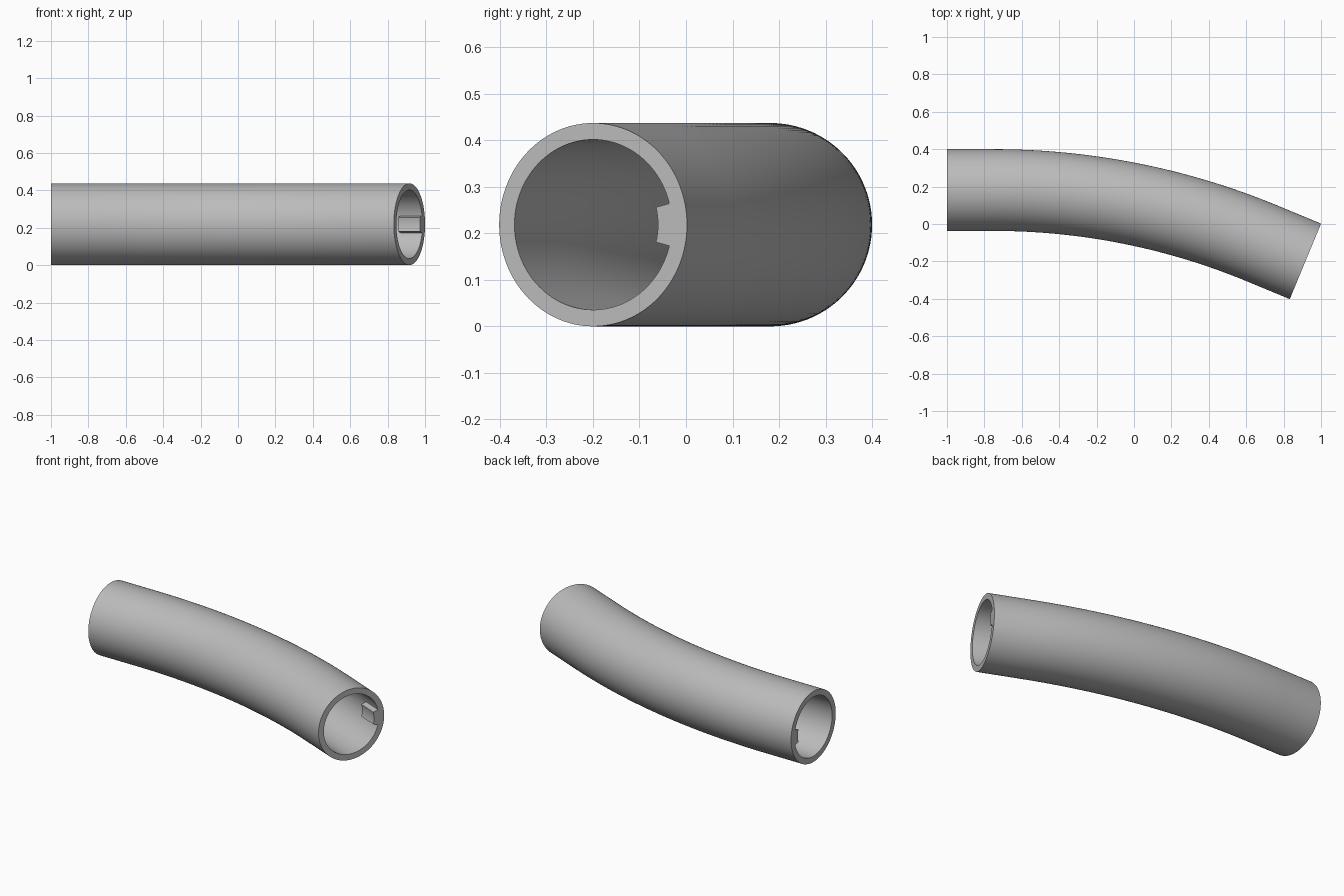
import bpy, bmesh
from math import sin, cos, pi, radians
from mathutils import Vector

cube = bpy.data.objects.get("Cube")
if cube:
    bpy.data.objects.remove(cube)

OUTER, INNER, KEY_TOP = 0.2185, 0.183, 0.151   # radii
SEGS, KEY_HALF = 100, 4                        # sides, key half-width in sides
STRAIGHT, KEY_LEN = 0.25, 0.125
BEND = radians(22.5)
SPAN = 1.9165                                  # x length of the centre line
RADIUS = (SPAN - STRAIGHT * (1 + cos(BEND))) / sin(BEND)
BEND_STEPS = 48

grey = bpy.data.materials.new("light_grey")
grey.use_nodes = True
colour = (0.5, 0.5, 0.5, 1)
grey.diffuse_color = colour
grey.node_tree.nodes["Principled BSDF"].inputs["Base Color"].default_value = colour

# Centre line: straight, arc, straight, as (point, turn angle)
start = Vector((-1, 0.4 - OUTER, OUTER))
path = [(start + Vector((d, 0, 0)), 0) for d in (0, KEY_LEN)]
for i in range(BEND_STEPS + 1):
    a = BEND * i / BEND_STEPS
    path.append((start + Vector((STRAIGHT + RADIUS * sin(a), RADIUS * (cos(a) - 1), 0)), a))
bend_end = path[-1][0]
along = Vector((cos(BEND), -sin(BEND), 0))
path += [(bend_end + along * d, BEND) for d in (STRAIGHT - KEY_LEN, STRAIGHT)]

bm = bmesh.new()


def ring(station, radius):
    point, turn = station
    side = Vector((sin(turn), cos(turn), 0))
    return [bm.verts.new(point + radius * (side * cos(t) + Vector((0, 0, sin(t)))))
            for t in (2 * pi * k / SEGS for k in range(SEGS))]


def bridge(a, b):
    return [bm.faces.new((a[k], a[(k + 1) % SEGS], b[(k + 1) % SEGS], b[k]))
            for k in range(SEGS)]


# Pipe walls and the flat rims
outer = [ring(s, OUTER) for s in path]
inner = [ring(s, INNER) for s in path]
bore = []
for i in range(len(path) - 1):
    bridge(outer[i], outer[i + 1])
    bore.append(bridge(inner[i + 1], inner[i]))
bridge(inner[0], outer[0])
bridge(outer[-1], inner[-1])

# Short radial key inside each end, raised from the bore wall
for faces, ends in ((bore[0], path[:2]), (bore[-1], path[-2:])):
    patch = [faces[k] for k in range(-KEY_HALF, KEY_HALF)]
    raised = bmesh.ops.extrude_face_region(bm, geom=patch)["geom"]
    origin = ends[0][0]
    axis = (ends[1][0] - origin).normalized()
    for v in (g for g in raised if isinstance(g, bmesh.types.BMVert)):
        foot = origin + axis * (v.co - origin).dot(axis)
        v.co = foot + (v.co - foot) * KEY_TOP / INNER
    bmesh.ops.delete(bm, geom=[f for f in patch if f.is_valid], context="FACES")

bmesh.ops.recalc_face_normals(bm, faces=bm.faces)
mesh = bpy.data.meshes.new("curved_pipe")
bm.to_mesh(mesh)
bm.free()
mesh.materials.append(grey)
pipe = bpy.data.objects.new("curved_pipe", mesh)
bpy.context.collection.objects.link(pipe)

# Smooth walls with crisp rims and key edges
bpy.ops.object.select_all(action="DESELECT")
pipe.select_set(True)
bpy.context.view_layer.objects.active = pipe
bpy.ops.object.shade_smooth_by_angle(angle=radians(30))
